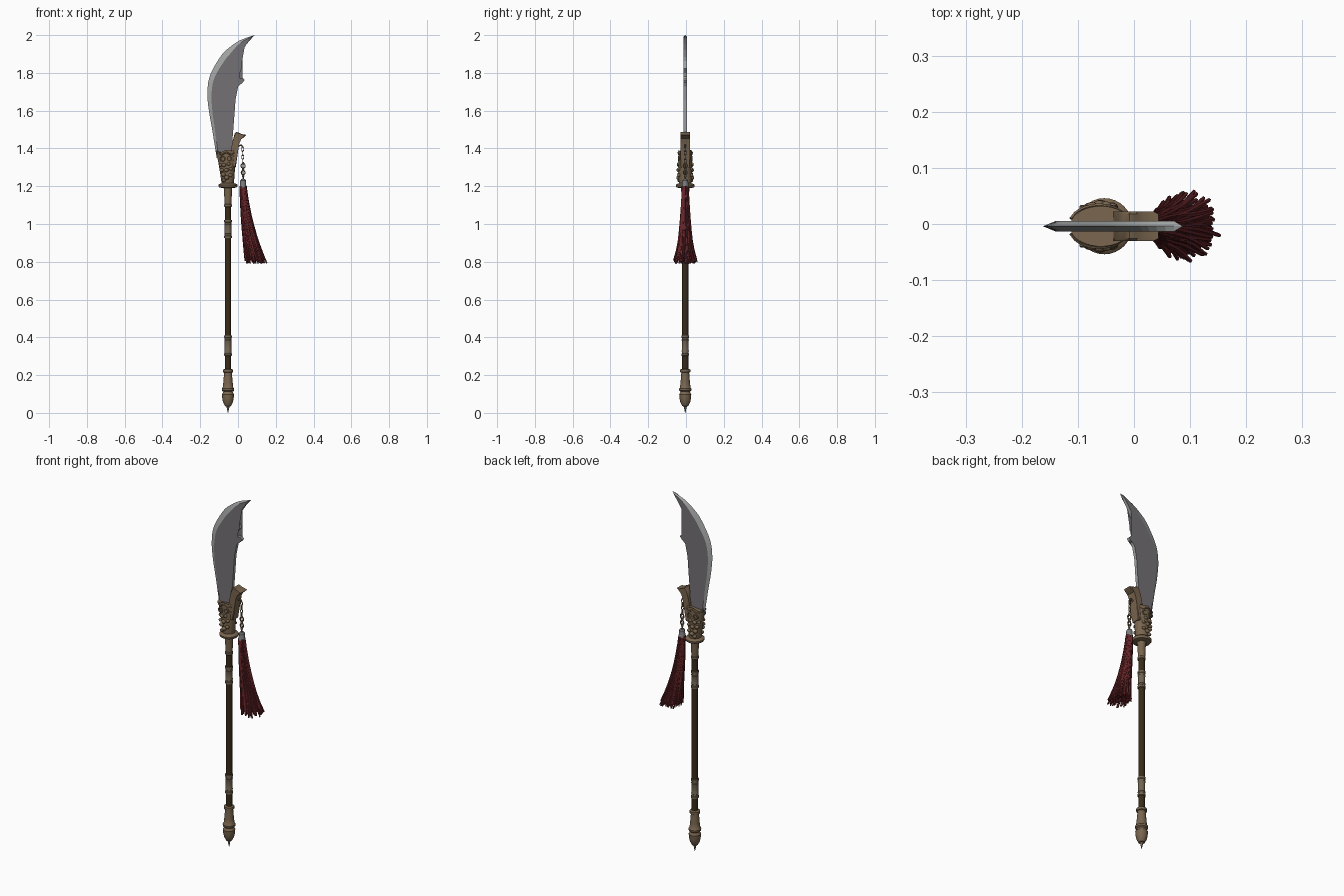
import bpy, bmesh, math, random
from mathutils import Vector, Matrix

if "Cube" in bpy.data.objects:
    bpy.data.objects.remove(bpy.data.objects["Cube"])

random.seed(4)
CX, CY = -0.053, -0.004          # axis of the pole


def material(name, col):
    m = bpy.data.materials.new(name)
    m.diffuse_color = (*col, 1)
    m.use_nodes = True
    m.node_tree.nodes["Principled BSDF"].inputs["Base Color"].default_value = m.diffuse_color
    return m


BRONZE = material("bronze", (0.19, 0.13, 0.075))
BAND = material("aged_bronze", (0.17, 0.13, 0.085))
WOOD = material("dark_wood", (0.04, 0.025, 0.009))
STEEL = material("blade_steel", (0.175, 0.165, 0.175))
EDGE = material("polished_edge", (0.36, 0.37, 0.37))
RED = material("red_silk", (0.13, 0.018, 0.021))
GREY = material("grey_metal", (0.2, 0.2, 0.2))


def finish(bm, name, mats, angle=35):
    bmesh.ops.recalc_face_normals(bm, faces=bm.faces)
    me = bpy.data.meshes.new(name)
    bm.to_mesh(me)
    bm.free()
    ob = bpy.data.objects.new(name, me)
    bpy.context.collection.objects.link(ob)
    for m in mats:
        me.materials.append(m)
    if angle:
        bpy.ops.object.select_all(action='DESELECT')
        ob.select_set(True)
        bpy.context.view_layer.objects.active = ob
        bpy.ops.object.shade_smooth_by_angle(angle=math.radians(angle))
    return ob


def loft(bm, rings, closed=False):
    vs = [[bm.verts.new(p) for p in r] for r in rings]
    n = len(vs[0])
    pairs = list(zip(vs, vs[1:])) + ([(vs[-1], vs[0])] if closed else [])
    for a, b in pairs:
        for i in range(n):
            j = (i + 1) % n
            bm.faces.new((a[i], a[j], b[j], b[i]))
    if not closed:
        bm.faces.new(vs[0])
        bm.faces.new(vs[-1])


def ellipse(x, y, z, rx, ry, n=28):
    return [Vector((x + rx * math.cos(k * math.tau / n),
                    y + ry * math.sin(k * math.tau / n), z)) for k in range(n)]


def lathe(name, mat, profile, x=CX, n=28):
    bm = bmesh.new()
    loft(bm, [ellipse(x, CY, z, r, r, n) for z, r in profile])
    return finish(bm, name, [mat])


def tube(bm, path, radii, n=6, closed=False, side=Vector((0, 1, 0))):
    path = [Vector(p) for p in path]
    rings, m = [], len(path)
    for i, p in enumerate(path):
        a = path[i - 1] if (i or closed) else p
        b = path[(i + 1) % m] if (closed or i < m - 1) else p
        t = (b - a).normalized()
        u = (side - t * side.dot(t)).normalized()
        v = t.cross(u)
        r = radii[i] if isinstance(radii, list) else radii
        rings.append([p + r * (u * math.cos(k * math.tau / n) + v * math.sin(k * math.tau / n))
                      for k in range(n)])
    loft(bm, rings, closed)


def link(bm, x, y, z, rx, rz, r, turn=0):
    # oval ring standing upright, turned about z
    c, s = math.cos(turn), math.sin(turn)
    path = [(x + rx * math.cos(a) * c, y + rx * math.cos(a) * s, z + rz * math.sin(a))
            for a in [k * math.tau / 14 for k in range(14)]]
    tube(bm, path, r, 6, True, Vector((-s, c, 0)))


def spline(pts, steps=5):
    P = [Vector(p) for p in pts]
    P = [2 * P[0] - P[1]] + P + [2 * P[-1] - P[-2]]
    out = []
    for a, b, c, d in zip(P, P[1:], P[2:], P[3:]):
        for k in range(steps):
            t = k / steps
            out.append(0.5 * (2 * b + (c - a) * t + (2 * a - 5 * b + 4 * c - d) * t * t
                              + (3 * b - a - 3 * c + d) * t ** 3))
    return out + [P[-2]]


# Blade: outer cutting edge, bevel line, notched spine
outer = spline([(-.113, 1.35), (-.135, 1.49), (-.155, 1.606), (-.162, 1.70), (-.147, 1.79),
                (-.09, 1.89), (-.045, 1.935), (.01, 1.972), (.087, 2.0)])
spine = [(-.034, 1.35), (-.029, 1.45), (-.021, 1.55), (-.013, 1.66), (.001, 1.728), (.012, 1.748),
         (.026, 1.75), (.035, 1.763), (.024, 1.774), (.006, 1.772), (-.004, 1.782), (.001, 1.8),
         (.02, 1.822), (.011, 1.843), (.006, 1.862), (.01, 1.884), (.025, 1.92), (.046, 1.953),
         (.068, 1.982)]
bevel = []
for i, p in enumerate(outer[:-1]):
    t = (outer[i + 1] - outer[max(i - 1, 0)]).normalized()
    f = i / (len(outer) - 1)
    w = (0.010 + 0.02 * min(1, f / 0.6)) * min(1, (1 - f) / 0.3)
    bevel.append(p + Vector((t.y, -t.x)) * w)
bm = bmesh.new()
T = 0.009
O = [bm.verts.new((p.x, CY, p.y)) for p in outer]
sides = []
for s in (-1, 1):
    B = [bm.verts.new((p.x, CY + s * T, p.y)) for p in bevel]
    S = [bm.verts.new((x, CY + s * T, z)) for x, z in spine]
    sides.append((B, S))
    bm.faces.new(B + [O[-1]] + S[::-1])
    for i in range(len(B) - 1):
        bm.faces.new((O[i], O[i + 1], B[i + 1], B[i])).material_index = 1
    bm.faces.new((O[-2], O[-1], B[-1])).material_index = 1
(B0, S0), (B1, S1) = sides
for i in range(len(S0) - 1):
    bm.faces.new((S0[i], S0[i + 1], S1[i + 1], S1[i])).material_index = 1
bm.faces.new((S0[-1], O[-1], S1[-1])).material_index = 1
bm.faces.new((O[0], B0[0], S0[0], S1[0], B1[0]))
bmesh.ops.triangulate(bm, faces=[f for f in bm.faces if len(f.verts) > 4])
finish(bm, "blade", [STEEL, EDGE], 0)

# Socket holding the blade, with a wavy rim
bm = bmesh.new()
rings = [ellipse(x, CY, z, rx, ry, 36) for z, x, rx, ry in
         [(1.205, -.054, .030, .031), (1.235, -.055, .035, .035), (1.26, -.056, .037, .035),
          (1.33, -.058, .047, .036), (1.372, -.059, .054, .037), (1.385, -.059, .055, .036)]]
for k, p in enumerate(rings[-1]):
    a = k * math.tau / 36
    p.z += 0.007 * math.cos(4 * a) + 0.02 * max(0, math.cos(a)) ** 2
loft(bm, rings)
finish(bm, "socket", [BRONZE])

# Beaked hook on the back of the socket
hook = [(-.042, 1.30), (-.036, 1.40), (-.028, 1.44), (-.018, 1.478), (-.008, 1.488), (.006, 1.483),
        (.016, 1.472), (.044, 1.472), (.032, 1.459), (.014, 1.452), (.008, 1.43), (.001, 1.39),
        (-.012, 1.30)]
bm = bmesh.new()
loft(bm, [[Vector((x, CY + s * w, z)) for x, z in hook]
          for s, w in ((-1, .026), (1, .026))])
bmesh.ops.bevel(bm, geom=[e for e in bm.edges if abs(e.verts[0].co.y - e.verts[1].co.y) < 1e-5],
                offset=0.004, segments=1, affect='EDGES')
finish(bm, "beaked_hook", [BRONZE])

# Raised beast mask ornament on both faces of the socket
bm = bmesh.new()
for s in (-1, 1):
    for x, z, r in [(-.06, 1.245, .013), (-.078, 1.262, .013), (-.04, 1.258, .011), (-.062, 1.285, .012),
                    (-.086, 1.285, .012), (-.038, 1.292, .010), (-.075, 1.312, .012), (-.05, 1.318, .010),
                    (-.092, 1.312, .010), (-.075, 1.232, .011)]:
        e = max(0, 1 - ((x + .057) / .042) ** 2)
        y = CY + s * (.036 * math.sqrt(e) + .001)
        bmesh.ops.create_uvsphere(bm, u_segments=12, v_segments=8, radius=r,
                                  matrix=Matrix.Translation((x, y, z)) @ Matrix.Diagonal((1, .8, .85, 1)))
    for x, z, r in [(-.082, 1.345, .012), (-.045, 1.347, .012)]:
        link(bm, x, CY + s * .034, z, r, r, .004)
    rim = [(-.112 + .1 * k / 12, CY + s * .037 * math.sqrt(max(.02, 1 - ((k - 6) / 6.4) ** 2)),
            1.373 + .006 * math.cos(k * 1.05)) for k in range(13)]
    tube(bm, rim, .004, 6, side=Vector((0, 0, 1)))
finish(bm, "mask_ornament", [BRONZE], 50)

# Guard, ferrule, pole, bands and butt
lathe("guard_plate", BRONZE, [(1.19, .03), (1.194, .046), (1.2, .05), (1.207, .05), (1.212, .045),
                              (1.216, .033)], n=32)
lathe("ferrule", BRONZE, [(1.09, .018), (1.093, .0205), (1.103, .0205), (1.106, .018), (1.17, .021),
                          (1.195, .023)])
lathe("pole", WOOD, [(.2, .0165), (1.12, .0165)])


def band(name, z0, z1):
    lathe(name, BAND, [(z0, .0165), (z0 + .001, .0205), (z0 + .011, .0205), (z0 + .013, .0182),
                       (z0 + .022, .0182), (z0 + .024, .0198), (z0 + .028, .0182),
                       (z1 - .028, .0182), (z1 - .024, .0198), (z1 - .022, .0182),
                       (z1 - .013, .0182), (z1 - .011, .0205), (z1 - .001, .0205), (z1, .0165)])


band("upper_band", .925, 1.022)
band("lower_band", .302, .41)
lathe("butt_cap", BRONZE, [(0, .001), (.028, .007), (.034, .009), (.036, .016), (.046, .021), (.056, .026),
                           (.075, .030), (.098, .032), (.106, .027), (.112, .025), (.118, .032),
                           (.128, .033), (.134, .028), (.16, .025), (.2, .0215), (.213, .021),
                           (.216, .027), (.229, .027), (.233, .0165)])

# Arm and chain carrying the tassel
TX = .027
bm = bmesh.new()
tube(bm, spline([(-.012, CY, 1.395), (.004, CY, 1.412), (.018, CY, 1.417), (.025, CY, 1.405)], 3), .0045)
for i in range(4):
    link(bm, TX - .002, CY, 1.396 - i * .021, .0055, .0125, .0024, (i % 2) * math.pi / 2)
for z, r in ((1.308, .011), (1.272, .010)):
    for turn in (0, math.pi / 2):
        link(bm, TX, CY, z, r, r * 1.15, .0032, turn)
for z in (1.322, 1.29, 1.254):
    bmesh.ops.create_uvsphere(bm, u_segments=10, v_segments=6, radius=.007,
                              matrix=Matrix.Translation((TX, CY, z)))
tube(bm, [(TX, CY, 1.256), (TX, CY, 1.23)], .004)
finish(bm, "tassel_chain", [BRONZE])
lathe("tassel_cap", GREY, [(1.192, .0185), (1.2, .0185), (1.205, .0165), (1.23, .0155), (1.237, .010)], TX, 16)


# Tassel: swept core and many loose strands
def centre(t):
    return TX + .028 * t + .040 * t * t


def spread(t):
    return .0155 + .02 * t + .019 * t ** 3


bm = bmesh.new()
loft(bm, [ellipse(centre(t), CY, 1.2 - .41 * t, spread(t) * .85, spread(t) * .75, 14)
          for t in (0, .2, .4, .6, .75, .88)])
for i in range(130):
    a = i * 2.39996
    f = 1 if i % 3 else random.uniform(.3, .85)
    end = random.uniform(.92, 1.0)
    flare = random.uniform(.8, 1.12)
    path = []
    for k in range(9):
        t = end * k / 8
        wob = a + .12 * math.sin(5 * t + i)
        w = spread(t) * f * (1 + (flare - 1) * t)
        wy = w * (.92 + .22 * max(0, t - .75) / .25)
        path.append((centre(t) + w * math.cos(wob), CY + wy * math.sin(wob), 1.2 - .41 * t))
    tube(bm, path, [.004, .0042, .0045, .0048, .005, .005, .0048, .0045, .0036], 5)
finish(bm, "tassel", [RED], 40)
